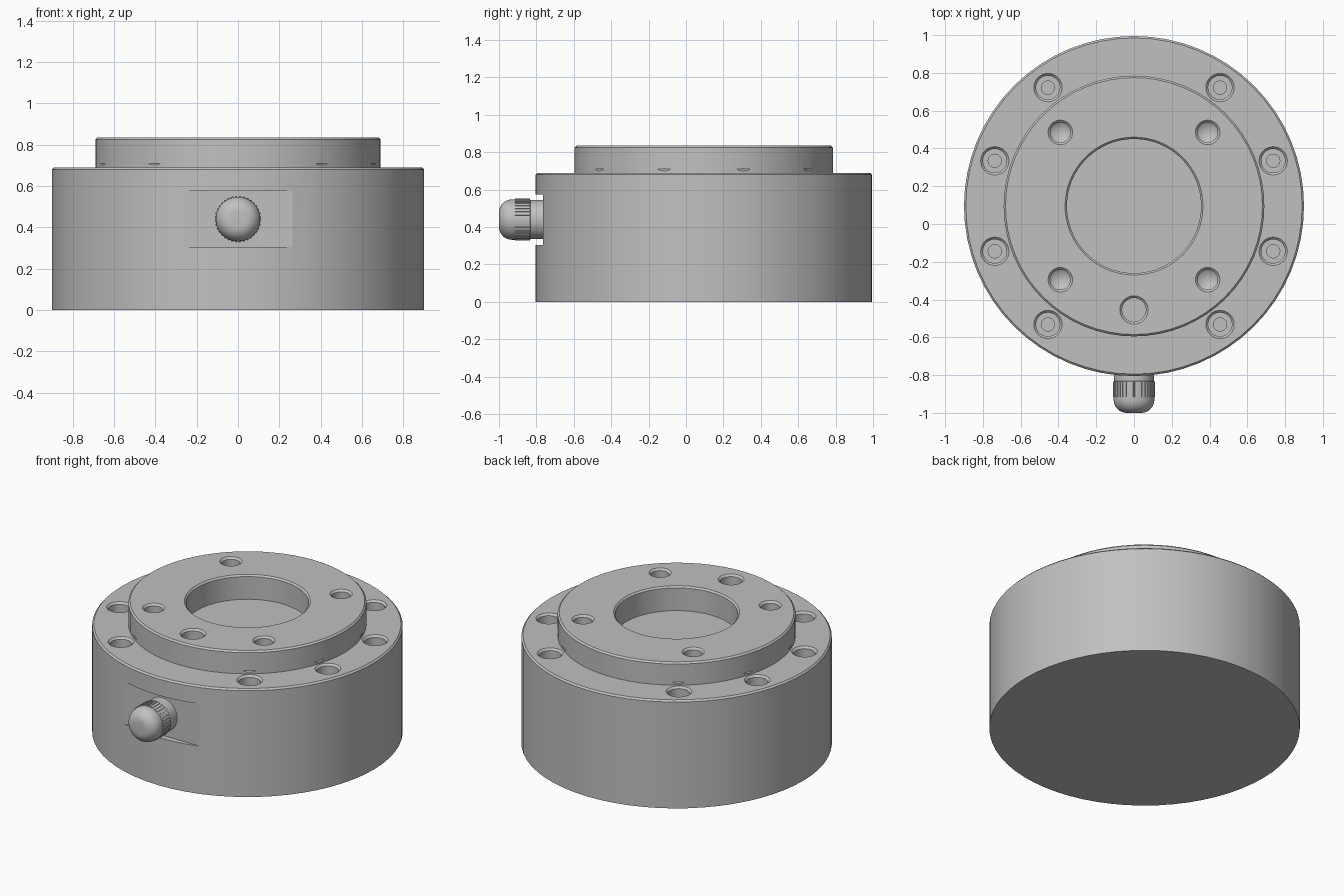
import bpy, bmesh, math
from mathutils import Matrix, Vector

if "Cube" in bpy.data.objects:
    bpy.data.objects.remove(bpy.data.objects["Cube"])

CY = 0.095          # centre of the round housing in y
TOP, STEP = 0.835, 0.69

metal = bpy.data.materials.new("grey metal")
metal.use_nodes = True
metal.diffuse_color = (0.53, 0.53, 0.53, 1)
metal.node_tree.nodes["Principled BSDF"].inputs["Base Color"].default_value = (0.53, 0.53, 0.53, 1)


def lathe(bm, profile, steps, matrix):
    """Spin a closed (radius, height) profile round z, then place it."""
    part = bmesh.new()
    verts = [part.verts.new((r, 0, z)) for r, z in profile]
    edges = [part.edges.new(pair) for pair in zip(verts, verts[1:])]
    bmesh.ops.spin(part, geom=verts + edges, cent=(0, 0, 0), axis=(0, 0, 1),
                   angle=math.tau, steps=steps, use_duplicate=False)
    bmesh.ops.remove_doubles(part, verts=part.verts, dist=1e-5)
    bmesh.ops.dissolve_degenerate(part, edges=part.edges, dist=1e-6)
    bmesh.ops.recalc_face_normals(part, faces=part.faces)
    part.transform(matrix)
    temp = bpy.data.meshes.new("temp")
    part.to_mesh(temp)
    part.free()
    bm.from_mesh(temp)
    bpy.data.meshes.remove(temp)


def finish(bm, name):
    mesh = bpy.data.meshes.new(name)
    bm.to_mesh(mesh)
    bm.free()
    mesh.materials.append(metal)
    obj = bpy.data.objects.new(name, mesh)
    bpy.context.collection.objects.link(obj)
    return obj


def activate(obj):
    bpy.ops.object.select_all(action='DESELECT')
    obj.select_set(True)
    bpy.context.view_layer.objects.active = obj


def smooth(obj, degrees):
    activate(obj)
    bpy.ops.object.shade_smooth_by_angle(angle=math.radians(degrees))


def bore(radius, top, rest):
    """Hole cutter profile with a small chamfer at the mouth."""
    return [(0, top + 0.02), (radius + 0.02, top + 0.02), (radius, top),
            (radius - 0.012, top - 0.012)] + rest


# Housing: drum, raised flange and shallow central recess
bm = bmesh.new()
lathe(bm, [(0, 0), (0.9, 0), (0.9, 0.68), (0.89, STEP), (0.69, STEP), (0.69, 0.825),
           (0.68, TOP), (0.365, TOP), (0.355, 0.825), (0.355, 0.68), (0, 0.68)],
      64, Matrix.Translation((0, CY, 0)))
housing = finish(bm, "housing")

# Hole cutters
bm = bmesh.new()
counterbore = bore(0.075, STEP, [(0.063, 0.48), (0.035, 0.48), (0.035, 0.2), (0, 0.2)])
for angle in (18, 54, 126, 162, 198, 234, 306, 342):
    a = math.radians(angle)
    spot = (0.775 * math.cos(a), CY + 0.775 * math.sin(a), 0)
    lathe(bm, counterbore, 32, Matrix.Translation(spot))
tapped = bore(0.065, TOP, [(0.053, 0.6), (0, 0.565)])
for sx in (-1, 1):
    for sy in (-1, 1):
        lathe(bm, tapped, 32, Matrix.Translation((0.39 * sx, CY + 0.39 * sy, 0)))
dowel = bore(0.075, TOP, [(0.063, 0.6), (0, 0.6)])
lathe(bm, dowel, 32, Matrix.Translation((0, CY - 0.55, 0)))

# Flat seat for the cable gland
bmesh.ops.create_cube(bm, size=1, matrix=Matrix.Translation((0, -0.865, 0.44))
                      @ Matrix.Diagonal((0.8, 0.2, 0.27, 1)))
cutter = finish(bm, "hole_cutter")
cutter.hide_render = True

cut = housing.modifiers.new("holes", 'BOOLEAN')
cut.operation = 'DIFFERENCE'
cut.solver = 'EXACT'
cut.object = cutter
activate(housing)
bpy.ops.object.modifier_apply(modifier=cut.name)
bpy.data.objects.remove(cutter)
smooth(housing, 14)

# Cable gland: collar, grip band groove and rounded cap, pointing forward
forward = Matrix.Translation((0, 0, 0.44)) @ Matrix.Rotation(math.pi / 2, 4, 'X')
bm = bmesh.new()
fillet = 0.07
profile = [(0, 0.75), (0.105, 0.75), (0.105, 0.832), (0.108, 0.835)]
for i in range(9):
    a = math.pi / 2 * i / 8
    profile.append((0.038 + fillet * math.cos(a), 0.93 + fillet * math.sin(a)))
profile.append((0, 1.0))
lathe(bm, profile, 40, forward)
gland = finish(bm, "cable_gland")
smooth(gland, 30)

# Grip ribs round the gland
bm = bmesh.new()
ribs = 36
for i in range(ribs):
    turn = Matrix.Rotation(math.tau * (i + 0.5) / ribs, 4, 'Z')
    bmesh.ops.create_cube(bm, size=1, matrix=forward @ turn
                          @ Matrix.Translation((0.107, 0, 0.875))
                          @ Matrix.Diagonal((0.01, 0.011, 0.08, 1)))
finish(bm, "grip_ribs")
